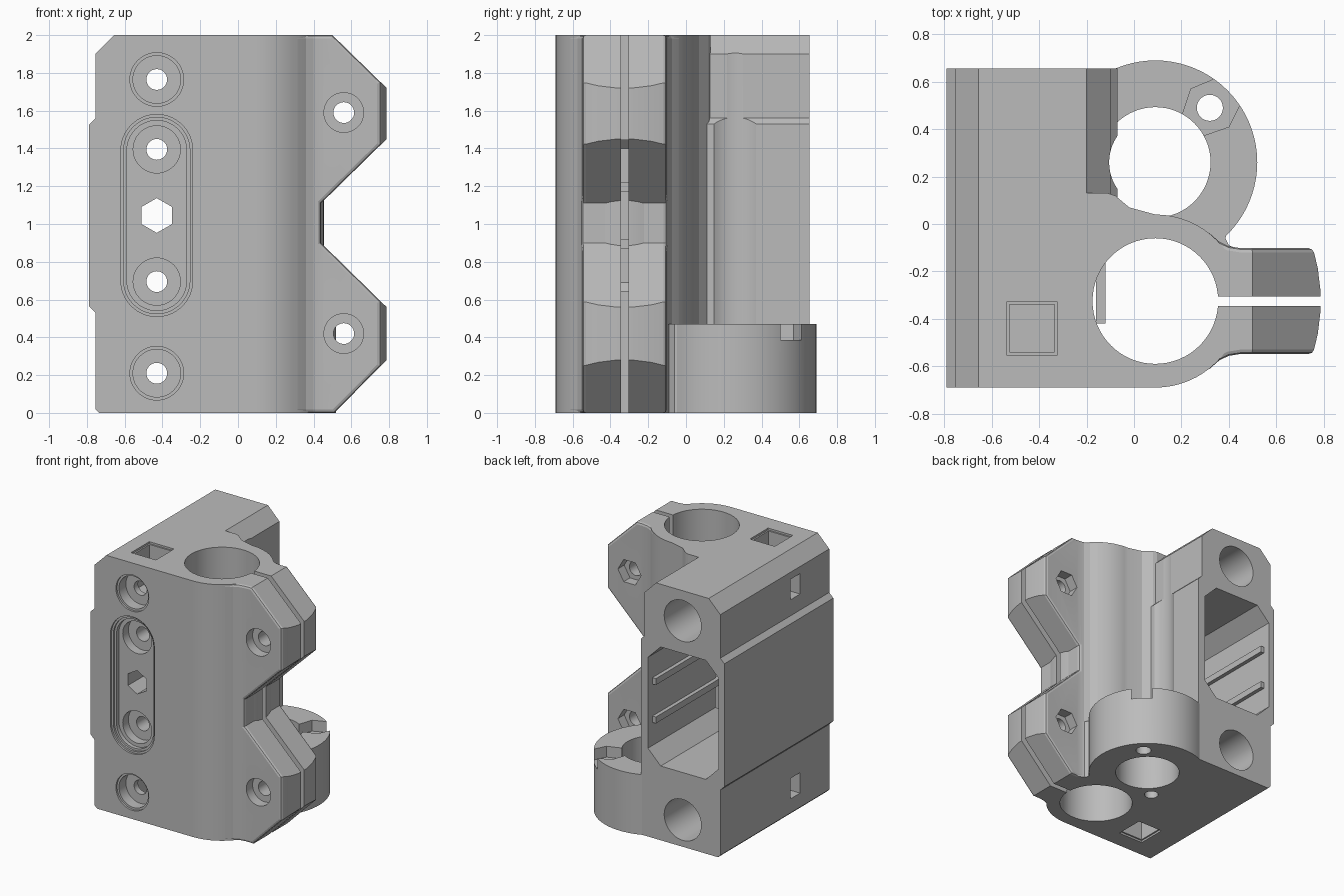
import bpy, bmesh, math

cube = bpy.data.objects.get("Cube")
if cube:
    bpy.data.objects.remove(cube, do_unlink=True)

grey = bpy.data.materials.new("light grey plastic")
grey.use_nodes = True
colour = (0.5, 0.5, 0.5, 1)
grey.diffuse_color = colour
grey.node_tree.nodes["Principled BSDF"].inputs["Base Color"].default_value = colour


def prism(name, points, axis, lo, hi):
    """Extrude a 2D outline along an axis."""
    place = {"x": lambda u, v, t: (t, u, v),
             "y": lambda u, v, t: (u, t, v),
             "z": lambda u, v, t: (u, v, t)}[axis]
    bm = bmesh.new()
    ends = [[bm.verts.new(place(u, v, t)) for u, v in points] for t in (lo, hi)]
    bm.faces.new(ends[0])
    bm.faces.new(ends[1])
    n = len(points)
    for i in range(n):
        j = (i + 1) % n
        bm.faces.new((ends[0][i], ends[0][j], ends[1][j], ends[1][i]))
    bmesh.ops.recalc_face_normals(bm, faces=bm.faces)
    mesh = bpy.data.meshes.new(name)
    bm.to_mesh(mesh)
    bm.free()
    ob = bpy.data.objects.new(name, mesh)
    bpy.context.collection.objects.link(ob)
    mesh.materials.append(grey)
    return ob


def arc(u, v, r, start, end, steps):
    angles = [math.radians(start + (end - start) * i / steps) for i in range(steps + 1)]
    return [(u + r * math.cos(a), v + r * math.sin(a)) for a in angles]


def circle(u, v, r, sides=64, start=0):
    return arc(u, v, r, start, start + 360, sides)[:-1]


def rect(u0, u1, v0, v1):
    return [(u0, v0), (u1, v0), (u1, v1), (u0, v1)]


def octagon(u0, u1, v0, v1, c):
    return [(u0 + c, v0), (u1 - c, v0), (u1, v0 + c), (u1, v1 - c),
            (u1 - c, v1), (u0 + c, v1), (u0, v1 - c), (u0, v0 + c)]


def apply(ob, mod):
    bpy.context.view_layer.objects.active = ob
    bpy.ops.object.modifier_apply(modifier=mod.name)


def combine(target, other, operation):
    mod = target.modifiers.new("combine", "BOOLEAN")
    mod.operation, mod.solver, mod.object = operation, "EXACT", other
    apply(target, mod)
    bpy.data.objects.remove(other, do_unlink=True)


def cut(points, axis, lo, hi):
    combine(body, prism("cutter", points, axis, lo, hi), "DIFFERENCE")


def add(points, axis, lo, hi):
    combine(body, prism("part", points, axis, lo, hi), "UNION")


TX, TY = 0.09, -0.325      # bearing tube axis
RY = 0.26                  # rod collar axis, same x
HX = -0.43                 # screw column
MID = 1.045                # middle of the cavity

# Rod block with raised side panel, chamfered top and stepped inner side
body = prism("clamp_body", [
    (-0.735, 0), (-0.755, 0.02), (-0.755, 0.53), (-0.79, 0.565), (-0.79, 1.525),
    (-0.755, 1.56), (-0.755, 1.9), (-0.655, 2), (-0.2, 2), (-0.1, 1.9),
    (-0.1, 1.56), (-0.07, 1.53), (-0.07, 0)], "y", -0.69, 0.655)

# Bearing tube and the web joining it to the block
add([(-0.3, -0.69)] + arc(TX, TY, 0.365, -90, 90, 32) +
    [(-0.02, 0.07), (-0.08, 0.12), (-0.11, 0.13), (-0.3, 0.13)], "z", 0, 2)

# Clamp ears: plan outline crossed with the side outline
half = [(0.09, 0.33), (0.27, 0.312), (0.32, 0.285), (0.36, 0.25), (0.4, 0.231),
        (0.45, 0.223), (0.755, 0.223), (0.775, 0.14), (0.786, 0.05)]
plan = [(x, TY - d) for x, d in half] + [(x, TY + d) for x, d in reversed(half)]
ears = prism("ears", [
    (0.09, 0), (0.51, 0), (0.787, 0.28), (0.787, 0.56), (0.44, 0.9), (0.44, 1.11),
    (0.787, 1.45), (0.787, 1.72), (0.5, 2), (0.09, 2)], "y", -0.8, 0.2)
combine(ears, prism("ear_plan", plan, "z", -0.2, 2.2), "INTERSECT")
bevel = ears.modifiers.new("bevel", "BEVEL")
bevel.width, bevel.segments = 0.018, 2
bevel.limit_method, bevel.angle_limit = "ANGLE", math.radians(50)
apply(ears, bevel)
combine(body, ears, "UNION")

# Lower rod collar with a small neck to the ears
add(circle(TX, RY, 0.43, 80), "z", 0, 0.47)
add([(0.2, -0.2), (0.45, -0.11), (0.4, -0.09), (0.385, -0.06), (0.4, -0.02), (0.25, 0.02)],
    "z", 0, 0.47)

# Bearing bore, clamp slit and rod bore
cut(circle(TX, TY, 0.265), "z", -0.1, 2.1)
cut(rect(0.3, 0.9, -0.345, -0.305), "z", -0.1, 2.1)
cut(circle(TX, RY, 0.233), "z", -0.1, 0.471)
cut(circle(TX, RY, 0.195), "z", 0.4, 2.1)

# Collar pin holes and top notch
cut(circle(0.32, 0.49, 0.055, 32), "z", -0.1, 0.6)
cut(circle(-0.14, 0.03, 0.05, 32), "z", -0.1, 0.25)
cut([(0.09, 0.26), (0.3, 0.375), (0.4, 0.41), (0.44, 0.49), (0.5, 0.6),
     (0.43, 0.67), (0.325, 0.605), (0.24, 0.57), (0.205, 0.465)], "z", 0.385, 0.6)

# Cavity open at the back
cut(octagon(-0.74, -0.13, 0.58, 1.51, 0.11), "y", -0.4, 0.8)

# Stepped slot recess in the front
for w, depth in ((0.19, 0.015), (0.175, 0.03), (0.158, 0.06)):
    cut(arc(HX, 1.39, w, 0, 180, 32) + arc(HX, 0.7, w, 180, 360, 32),
        "y", -0.8, -0.69 + depth)

# Middle screws and hexagonal opening
for z in (0.695, 1.395):
    cut(circle(HX, z, 0.125, 48), "y", -0.8, -0.56)
    cut(circle(HX, z, 0.055, 32), "y", -0.8, -0.3)
cut(circle(HX, MID, 0.092, 6, 30), "y", -0.8, -0.3)

# Outer screws, rod sockets, nut pockets and side windows
for z in (0.21, 1.765):
    cut(circle(HX, z, 0.142, 48), "y", -0.8, -0.675)
    cut(circle(HX, z, 0.126, 48), "y", -0.8, -0.59)
    cut(circle(HX, z, 0.055, 32), "y", -0.8, 0)
    cut(circle(HX, z, 0.16, 48), "y", -0.25, 0.8)
    cut(rect(-0.33, -0.21, z - 0.08, z + 0.08), "x", -0.9, HX)
for lo, hi, rim in ((-0.1, 0.28, 0.015), (1.7, 2.1, 1.985)):
    cut(rect(-0.525, -0.335, -0.54, -0.34), "z", lo, hi)
    cut(rect(-0.537, -0.323, -0.552, -0.328), "z",
        min(rim, lo) if lo < 0 else rim, rim if lo < 0 else hi)

# Ear bolts: round seat in front, hexagonal seat behind
for z in (0.42, 1.59):
    cut(circle(0.56, z, 0.055, 32), "y", -0.8, 0.1)
    cut(circle(0.56, z, 0.105, 48), "y", -0.8, -0.47)
    cut(circle(0.56, z, 0.1, 6), "y", -0.18, 0)

# Guide ridges on the cavity walls
for z in (MID - 0.15, MID + 0.15):
    for x0, x1 in ((-0.75, -0.71), (-0.16, -0.12)):
        add(rect(x0, x1, z - 0.025, z + 0.025), "y", -0.42, 0.6)

# Smooth round surfaces, keep the edges crisp
for ob in bpy.context.selected_objects:
    ob.select_set(False)
body.select_set(True)
bpy.context.view_layer.objects.active = body
bpy.ops.object.shade_smooth_by_angle(angle=math.radians(14))
weighted = body.modifiers.new("weighted", "WEIGHTED_NORMAL")
weighted.keep_sharp = True
